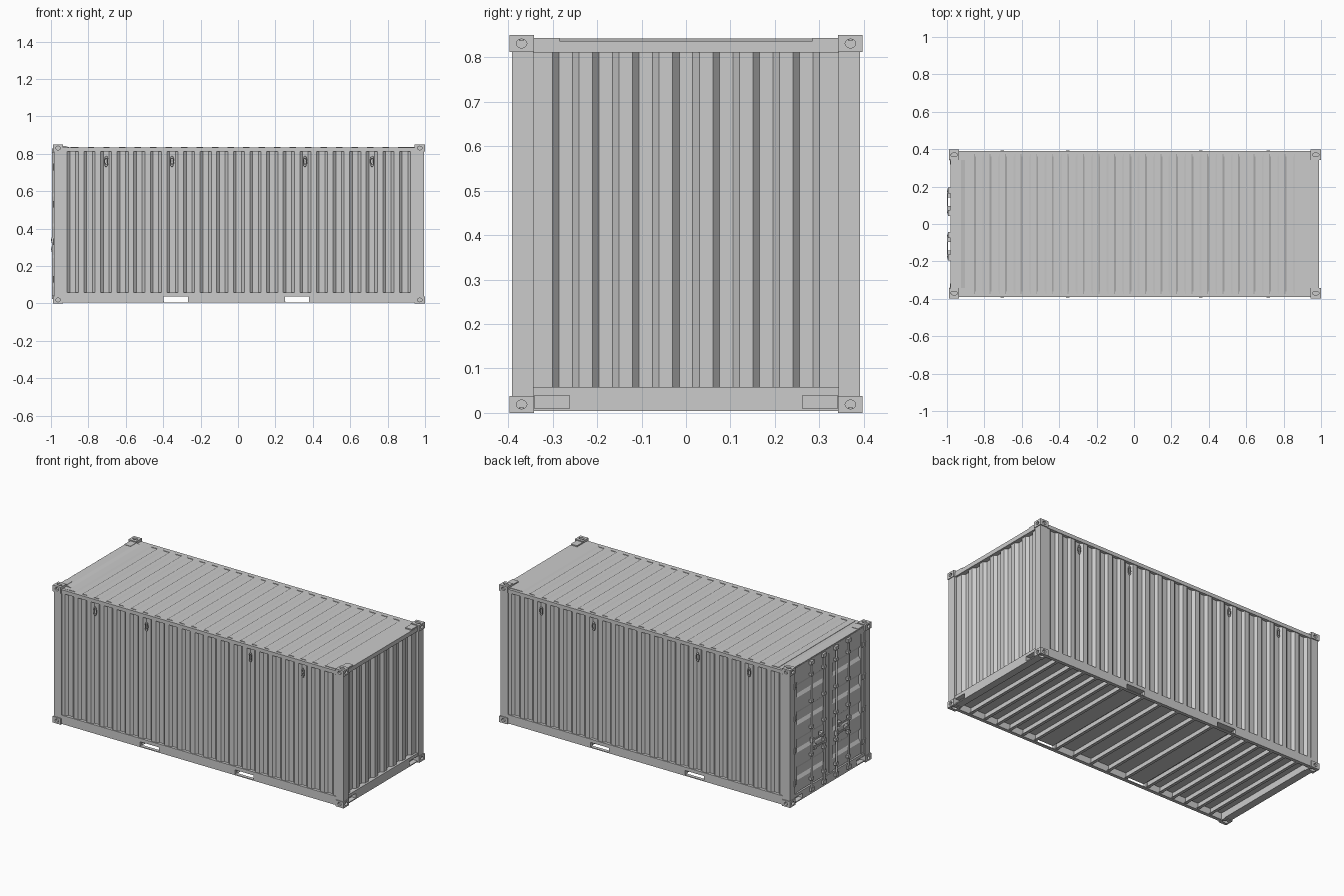
import bpy, bmesh, math
from mathutils import Vector, Matrix

if "Cube" in bpy.data.objects:
    bpy.data.objects.remove(bpy.data.objects["Cube"])

CENTRE = Vector((0.005, 0, 0.425))   # body centre, used as mirror origin


def finish(name, bm, mirror=""):
    bmesh.ops.recalc_face_normals(bm, faces=bm.faces)
    bmesh.ops.translate(bm, verts=bm.verts, vec=-CENTRE)
    me = bpy.data.meshes.new(name)
    bm.to_mesh(me)
    bm.free()
    ob = bpy.data.objects.new(name, me)
    ob.location = CENTRE
    bpy.context.collection.objects.link(ob)
    if mirror:
        add_mirror(ob, mirror)
    return ob


def add_mirror(ob, axes):
    m = ob.modifiers.new("mirror", 'MIRROR')
    m.use_axis = [a in axes for a in "xyz"]
    m.use_mirror_merge = False


def box(name, x, y, z, mirror=""):
    bm = bmesh.new()
    size = [b - a for a, b in (x, y, z)]
    mid = [(a + b) / 2 for a, b in (x, y, z)]
    bmesh.ops.create_cube(bm, size=1, matrix=Matrix.Translation(mid) @ Matrix.Diagonal((*size, 1)))
    return finish(name, bm, mirror)


def cylinder(name, centre, axis, r1, r2, depth, seg=16, mirror=""):
    """Oval cylinder: r1, r2 are the radii across the axis."""
    bm = bmesh.new()
    rot = {'x': Matrix.Rotation(math.pi / 2, 4, 'Y'), 'y': Matrix.Rotation(math.pi / 2, 4, 'X'),
           'z': Matrix.Identity(4)}[axis]
    mat = Matrix.Translation(centre) @ rot @ Matrix.Diagonal((r1, r2, depth, 1))
    bmesh.ops.create_cone(bm, cap_ends=True, segments=seg, radius1=1, radius2=1, depth=1, matrix=mat)
    ob = finish(name, bm, mirror)
    for p in ob.data.polygons:
        p.use_smooth = len(p.vertices) == 4
    return ob


def cut(ob, cutters):
    bpy.context.view_layer.objects.active = ob
    for c in cutters:
        m = ob.modifiers.new("cut", 'BOOLEAN')
        m.operation = 'DIFFERENCE'
        m.solver = 'EXACT'
        m.object = c
        bpy.ops.object.modifier_apply(modifier=m.name)
        bpy.data.objects.remove(c)
    return ob


def corrugated(name, u, pitch, n, flat, slope, depth, v, place, mirror=""):
    """Sheet with n trapezoid grooves centred in the range u, extruded over v."""
    first = (u[0] + u[1]) / 2 - (n - 1) * pitch / 2
    prof = [(u[0], 0)]
    for i in range(n):
        c = first + i * pitch
        h = flat / 2
        prof += [(c - h - slope, 0), (c - h, -depth), (c + h, -depth), (c + h + slope, 0)]
    prof += [(u[1], 0), (u[1], -depth - 0.006), (u[0], -depth - 0.006)]
    bm = bmesh.new()
    ends = [[bm.verts.new(place(a, d, w)) for a, d in prof] for w in v]
    k = len(prof)
    for i in range(k):
        j = (i + 1) % k
        bm.faces.new((ends[0][i], ends[0][j], ends[1][j], ends[1][i]))
    for e in ends:
        bm.faces.new(e)
    return finish(name, bm, mirror)


# Corner castings with oval holes on their three outer faces
casting = box("corner_casting", (0.945, 1.0), (0.342, 0.397), (0.0, 0.038))
cut(casting, [
    cylinder("hole_end", (1.0, 0.37, 0.019), 'x', 0.010, 0.012, 0.024),
    cylinder("hole_side", (0.972, 0.397, 0.019), 'y', 0.012, 0.010, 0.024),
    cylinder("hole_flat", (0.972, 0.37, 0.0), 'z', 0.018, 0.010, 0.024)])
add_mirror(casting, "xyz")

# Corner posts
box("corner_post", (0.945, 0.995), (0.343, 0.391), (0.037, 0.813), "xy")

# Bottom side rails with through openings for the forks
pockets = [(-0.397, -0.268), (0.252, 0.379)]
for s in (-1, 1):
    rail = box("bottom_side_rail", (-0.94, 0.95), sorted((s * 0.37, s * 0.391)), (0.004, 0.058))
    cut(rail, [box("fork_cutter", p, (-0.45, 0.45), (0.009, 0.037)) for p in pockets])
for p in pockets:
    box("fork_tunnel_top", p, (-0.372, 0.372), (0.037, 0.044))

# Top side rails
box("top_side_rail", (-0.94, 0.95), (0.362, 0.391), (0.812, 0.834), "y")

# End rails and door sill, with corner recesses
for name, x in (("front_sill", (0.945, 0.990)), ("door_sill", (-0.982, -0.935))):
    sill = box(name, x, (-0.343, 0.343), (0.004, 0.058))
    out = x[1] if x[1] > 0 else x[0]
    cut(sill, [box("recess_cutter", (out - 0.03, out + 0.03), y, (0.010, 0.039))
               for y in ((-0.341, -0.262), (0.262, 0.341))])
box("front_header", (0.935, 0.990), (-0.365, 0.365), (0.811, 0.837))
box("door_header", (-0.980, -0.935), (-0.365, 0.365), (0.803, 0.837))
box("corner_protection_plate", (0.945, 0.988), (0.285, 0.345), (0.836, 0.844), "xy")

# Raised plate with sloping edge above the doors
bm = bmesh.new()
prof = [(-0.978, 0.834), (-0.978, 0.842), (-0.925, 0.842), (-0.90, 0.834)]
ends = [[bm.verts.new((x, y, z)) for x, z in prof] for y in (-0.343, 0.343)]
for i in range(4):
    j = (i + 1) % 4
    bm.faces.new((ends[0][i], ends[0][j], ends[1][j], ends[1][i]))
for e in ends:
    bm.faces.new(e)
finish("door_header_plate", bm)

# Corrugated walls and roof
corrugated("side_wall", (-0.94, 0.95), 0.0888, 21, 0.030, 0.015, 0.013, (0.055, 0.814),
           lambda u, d, w: (u, 0.386 + d, w), "y")
corrugated("front_wall", (-0.345, 0.345), 0.0903, 7, 0.030, 0.015, 0.017, (0.056, 0.812),
           lambda u, d, w: (0.978 + d, u, w))
corrugated("roof", (-0.895, 0.90), 0.083, 21, 0.034, 0.010, 0.006, (-0.374, 0.374),
           lambda u, d, w: (u, w, 0.837 + d))
box("roof_end_front", (0.895, 0.95), (-0.374, 0.374), (0.822, 0.837))
box("roof_end_door", (-0.94, -0.89), (-0.374, 0.374), (0.822, 0.835))

# Floor and cross members
box("floor", (-0.95, 0.96), (-0.375, 0.375), (0.044, 0.056))
for i, x in enumerate((-0.86, -0.77, -0.68, -0.59, -0.50, -0.41, -0.255, -0.13, -0.008,
                       0.115, 0.24, 0.39, 0.48, 0.57, 0.66, 0.75, 0.85)):
    box("cross_member_web", (x - 0.003, x + 0.003), (-0.372, 0.372), (0.009, 0.045))
    box("cross_member_flange", (x - 0.003, x + 0.014), (-0.372, 0.372), (0.007, 0.011))

# Doors: pressed panel between plain stiles
corrugated("door_panel", (0.062, 0.802), 0.17, 4, 0.050, 0.018, 0.012, (0.035, 0.312),
           lambda u, d, w: (-0.976 - d, w, u)).name = "door_panel_left"
corrugated("door_panel_right", (0.062, 0.802), 0.17, 4, 0.050, 0.018, 0.012, (-0.312, -0.035),
           lambda u, d, w: (-0.976 - d, w, u))
box("door_stile_inner", (-0.978, -0.955), (0.002, 0.036), (0.060, 0.803), "y")
box("door_stile_outer", (-0.978, -0.955), (0.311, 0.343), (0.060, 0.803), "y")

# Hinges
for z in (0.13, 0.33, 0.53, 0.73):
    box("hinge_leaf", (-0.983, -0.975), (0.318, 0.350), (z - 0.014, z + 0.014), "y")
    cylinder("hinge_pin", (-0.984, 0.345, z), 'z', 0.005, 0.005, 0.036, 10, "y")

# Locking bars with guides, cams and handles
for y in (0.06, 0.18):
    cylinder("locking_bar", (-0.988, y, 0.425), 'z', 0.006, 0.006, 0.80, 12, "y")
    for z in (0.10, 0.25, 0.42, 0.58, 0.745):
        box("bar_guide", (-0.994, -0.974), (y - 0.012, y + 0.012), (z - 0.008, z + 0.008), "y")
    for z in (0.035, 0.818):
        box("cam_keeper", (-0.995, -0.976), (y - 0.016, y + 0.016), (z - 0.011, z + 0.011), "y")
for y, z in ((0.06, 0.29), (0.18, 0.34)):
    a, b = (y, y + 0.115) if y < 0.1 else (y - 0.115, y)
    box("door_handle", (-1.0, -0.994), (a, b), (z - 0.005, z + 0.005), "y")
    box("handle_hub", (-0.998, -0.980), (y - 0.010, y + 0.010), (z - 0.014, z + 0.014), "y")
    c = b - 0.02 if y < 0.1 else a + 0.02
    box("handle_catch", (-0.997, -0.974), (c - 0.012, c + 0.012), (z - 0.016, z + 0.012), "y")

# Elongated rings hanging high on both long sides
for x in (-0.705, -0.353, 0.358, 0.717):
    for s in (-1, 1):
        bpy.ops.mesh.primitive_torus_add(major_segments=20, minor_segments=8, major_radius=0.010,
                                         minor_radius=0.003, location=(x, s * 0.389, 0.760),
                                         rotation=(math.pi / 2, 0, 0))
        ring = bpy.context.object
        ring.name = "side_tie_ring"
        ring.scale = (0.85, 2.3, 1)
        bpy.ops.object.shade_smooth()
